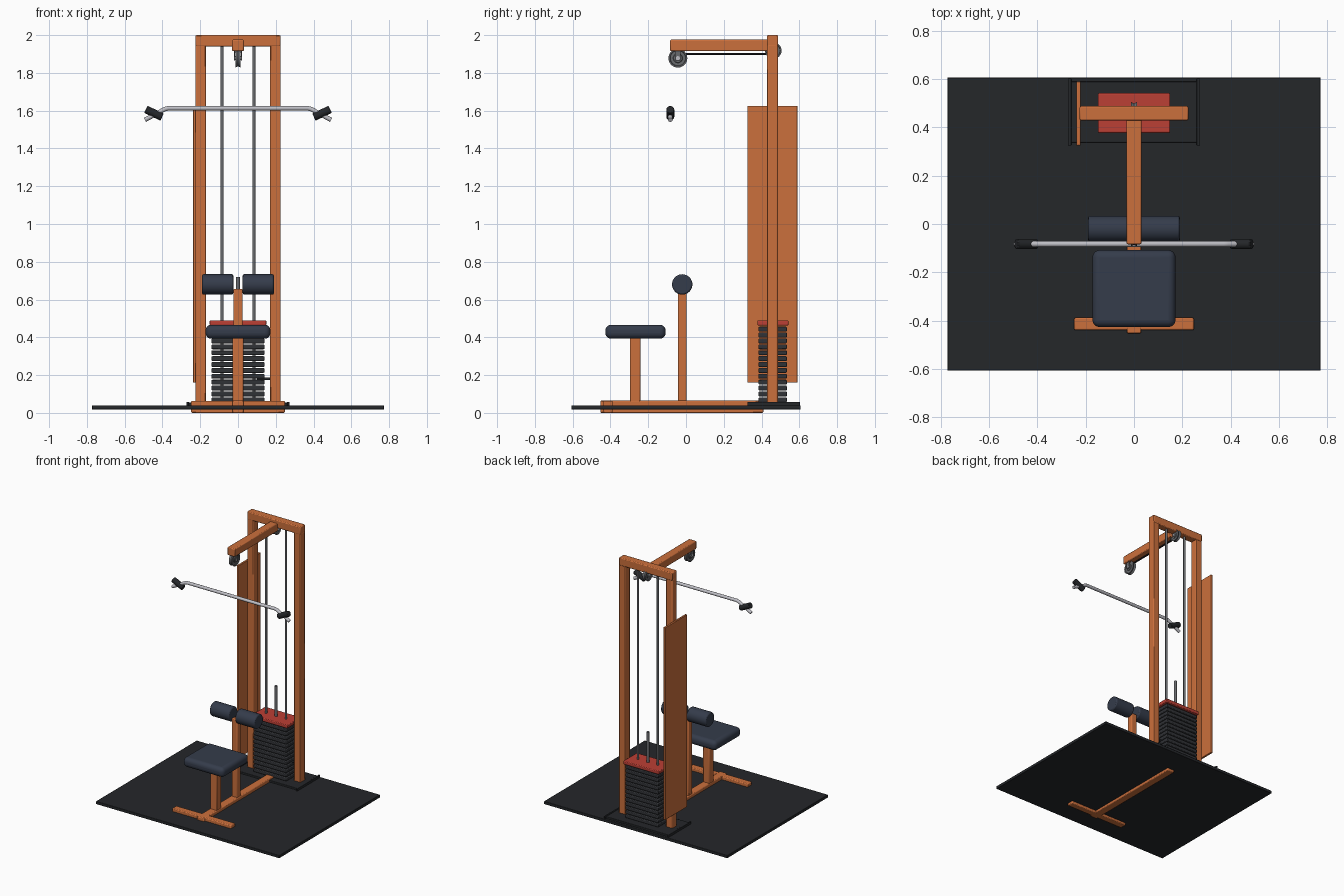
import bpy, math
from mathutils import Vector

if "Cube" in bpy.data.objects:
    bpy.data.objects.remove(bpy.data.objects["Cube"])


def mat(name, rgb):
    m = bpy.data.materials.new(name)
    m.diffuse_color = (*rgb, 1)
    m.use_nodes = True
    m.node_tree.nodes["Principled BSDF"].inputs["Base Color"].default_value = m.diffuse_color
    return m


ORANGE = mat("orange_paint", (0.60, 0.16, 0.045))
RUBBER = mat("black_rubber", (0.018, 0.02, 0.023))
IRON = mat("cast_iron", (0.03, 0.032, 0.037))
PAD = mat("navy_vinyl", (0.035, 0.045, 0.07))
RED = mat("red_paint", (0.50, 0.05, 0.035))
CHROME = mat("chrome", (0.52, 0.52, 0.56))
STEEL = mat("dark_steel", (0.14, 0.145, 0.155))


def finish(ob, name, material, bevel=0, segments=2):
    ob.name = name
    ob.data.materials.append(material)
    if bevel:
        b = ob.modifiers.new("bevel", 'BEVEL')
        b.width, b.segments = bevel, segments
        b.limit_method = 'ANGLE'
    bpy.ops.object.shade_smooth_by_angle(angle=math.radians(35))
    return ob


def box(name, lo, hi, material, bevel=0.006, segments=2):
    lo, hi = Vector(lo), Vector(hi)
    bpy.ops.mesh.primitive_cube_add(size=1, location=(lo + hi) / 2)
    ob = bpy.context.object
    ob.scale = hi - lo
    bpy.ops.object.transform_apply(location=False, rotation=False, scale=True)
    return finish(ob, name, material, bevel, segments)


def rod(name, a, b, r, material, bevel=0, verts=24):
    a, b = Vector(a), Vector(b)
    bpy.ops.mesh.primitive_cylinder_add(vertices=verts, radius=r, depth=(b - a).length,
                                        location=(a + b) / 2)
    ob = bpy.context.object
    ob.rotation_euler = (b - a).to_track_quat('Z', 'Y').to_euler()
    return finish(ob, name, material, bevel)


def pulley(name, y, z, r):
    # grooved rim profile (x offset, radius) spun about the x axis
    prof = [(-.013, .45 * r), (-.008, .5 * r), (-.008, .8 * r), (-.013, .85 * r), (-.013, r),
            (0, .86 * r), (.013, r), (.013, .85 * r), (.008, .8 * r), (.008, .5 * r), (.013, .45 * r)]
    n, k = 32, len(prof)
    verts = [(x, q * math.cos(i * math.tau / n), q * math.sin(i * math.tau / n))
             for i in range(n) for x, q in prof]
    faces = [(i * k + j, i * k + j + 1, (i + 1) % n * k + j + 1, (i + 1) % n * k + j)
             for i in range(n) for j in range(k - 1)]
    faces += [[i * k for i in range(n)], [i * k + k - 1 for i in reversed(range(n))]]
    me = bpy.data.meshes.new(name)
    me.from_pydata(verts, [], faces)
    ob = bpy.data.objects.new(name, me)
    bpy.context.collection.objects.link(ob)
    ob.location = (0, y, z)
    bpy.ops.object.select_all(action='DESELECT')
    ob.select_set(True)
    bpy.context.view_layer.objects.active = ob
    finish(ob, name, STEEL)
    rod(name + "_axle", (-.022, y, z), (.022, y, z), .011, CHROME)


# floor mat and base
box("floor_mat", (-.773, -.607, .018), (.773, .607, .04), RUBBER, .003)
box("base_spine", (-.03, -.453, 0), (.03, .41, .065), ORANGE)
box("front_foot", (-.248, -.44, 0), (.248, -.388, .064), ORANGE)
box("base_plate", (-.262, .338, .036), (.262, .59, .054), RUBBER, .003)

# tower frame
for s, side in ((-1, "left"), (1, "right")):
    box(side + "_base_strip", (s * .266 - .006, .325, .034), (s * .266 + .006, .603, .058), RUBBER, .002)
    box(side + "_upright", (s * .198 - .028, .43, .02), (s * .198 + .028, .486, 1.95), ORANGE)
    rod(side + "_guide_rod", (s * .084, .459, .05), (s * .084, .459, 1.945), .008, STEEL)
box("top_beam", (-.225, .429, 1.94), (.225, .488, 2.0), ORANGE)
box("overhead_arm", (-.031, -.084, 1.915), (.031, .44, 1.976), ORANGE)
box("side_shroud", (-.238, .325, .16), (-.222, .59, 1.626), ORANGE, .003)

# weight stack
count, pitch = 13, .0312
for i in range(count):
    z = .056 + i * pitch
    box("weight_plate_%02d" % (i + 1), (-.14, .384, z), (.14, .534, z + .026), IRON, .005)
box("top_weight_plate", (-.15, .378, .463), (.15, .542, .49), RED, .005)
rod("selector_rod", (0, .459, .06), (0, .459, .72), .011, STEEL)
rod("selector_pin", (.10, .459, .18), (.18, .459, .18), .007, RUBBER)

# pulleys and cable
pulley("front_pulley", -.043, 1.878, .05)
pulley("rear_pulley", .462, 1.918, .044)
for s in (-1, 1):
    box("pulley_bracket", (s * .019 - .003, -.058, 1.865), (s * .019 + .003, -.028, 1.925), STEEL, .001)
rod("cable", (0, -.03, 1.90), (0, .46, 1.90), .005, RUBBER, verts=12)

# seat and thigh rollers
box("seat_post", (-.028, -.297, .05), (.028, -.242, .40), ORANGE)
box("seat", (-.172, -.427, .393), (.172, -.108, .466), PAD, .03, 5)
box("roller_post", (-.024, -.043, .05), (.024, .003, .656), ORANGE)
rod("roller_axle", (-.1, -.02, .645), (.1, -.02, .645), .009, STEEL)
for s, side in ((-1, "left"), (1, "right")):
    rod(side + "_thigh_roller", (s * .025, -.02, .68), (s * .19, -.02, .68), .054, PAD, .008, 32)

# pull bar with angled ends
curve = bpy.data.curves.new("pull_bar", 'CURVE')
curve.dimensions = '3D'
curve.bevel_depth, curve.bevel_resolution, curve.use_fill_caps = .012, 4, True
path = [(-.493, 1.551), (-.388, 1.608), (-.37, 1.613), (.37, 1.613), (.388, 1.608), (.493, 1.551)]
sp = curve.splines.new('POLY')
sp.points.add(len(path) - 1)
for p, (x, z) in zip(sp.points, path):
    p.co = (x, -.083, z, 1)
bar = bpy.data.objects.new("pull_bar", curve)
bpy.context.collection.objects.link(bar)
curve.materials.append(CHROME)
for s, side in ((-1, "left"), (1, "right")):
    rod(side + "_grip", (s * .488, -.083, 1.607), (s * .402, -.083, 1.566), .021, RUBBER, .004)
